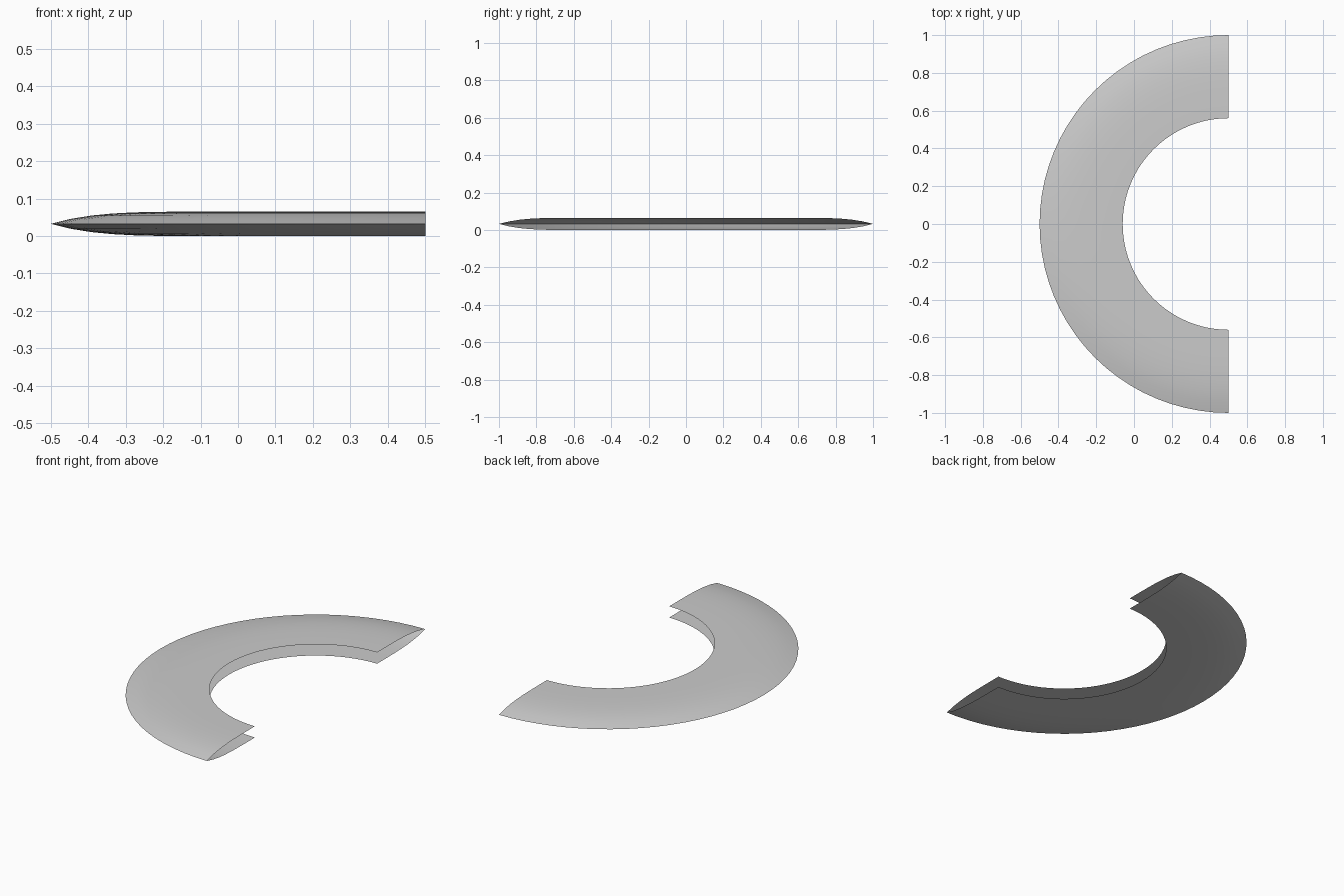
import bpy, bmesh
from math import pi, sin, cos

cube = bpy.data.objects.get("Cube")
if cube:
    bpy.data.objects.remove(cube, do_unlink=True)

# Plain grey material
grey = bpy.data.materials.new("grey")
grey.use_nodes = True
colour = (0.6, 0.6, 0.6, 1)
grey.diffuse_color = colour
grey.node_tree.nodes["Principled BSDF"].inputs["Base Color"].default_value = colour

OUTER, INNER, HALF = 1.0, 0.56, 0.0325
STEPS, SEGMENTS = 8, 40


def bulge(t):
    """Height above the rim, steep at the rim and flat at the inner edge."""
    return HALF * (1 - (1 - t) ** 4)


# Cross-section: lower inner edge, out to the thin rim, back to the upper inner edge
profile = []
for i in range(-STEPS, STEPS + 1):
    t = abs(i) / STEPS
    side = 1 if i > 0 else -1
    profile.append((OUTER + (INNER - OUTER) * t, HALF + side * bulge(t)))

# Sweep the open section through a half turn
bm = bmesh.new()
rings = []
for s in range(SEGMENTS + 1):
    a = pi / 2 + pi * s / SEGMENTS
    rings.append([bm.verts.new((0.5 + r * cos(a), r * sin(a), z)) for r, z in profile])
for one, two in zip(rings, rings[1:]):
    for j in range(len(profile) - 1):
        face = bm.faces.new((one[j], two[j], two[j + 1], one[j + 1]))
        face.smooth = True

# Keep the outer rim crisp
bm.edges.ensure_lookup_table()
for one, two in zip(rings, rings[1:]):
    bm.edges.get((one[STEPS], two[STEPS])).smooth = False

mesh = bpy.data.meshes.new("half_ring_shell")
bm.to_mesh(mesh)
bm.free()
mesh.materials.append(grey)
shell = bpy.data.objects.new("half_ring_shell", mesh)
bpy.context.collection.objects.link(shell)
